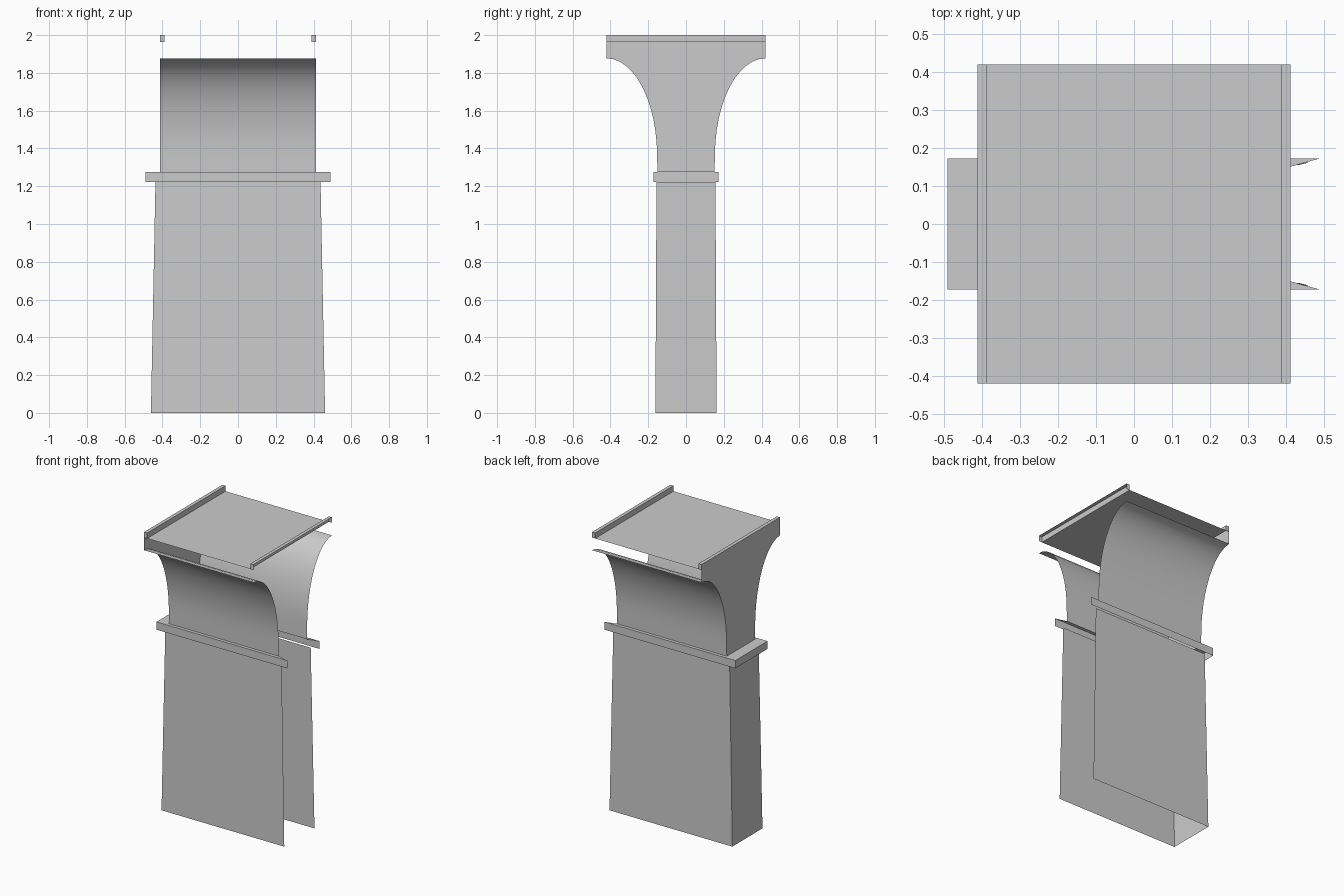
import bpy, math

cube = bpy.data.objects.get("Cube")
if cube:
    bpy.data.objects.remove(cube)

grey = bpy.data.materials.new("plain_grey")
grey.use_nodes = True
grey.diffuse_color = (0.6, 0.6, 0.6, 1)
grey.node_tree.nodes["Principled BSDF"].inputs["Base Color"].default_value = (0.6, 0.6, 0.6, 1)


def part(name, faces, smooth=False):
    """Build an open shell from faces given as lists of corner points."""
    verts, index, polys = [], {}, []
    for face in faces:
        poly = []
        for p in face:
            key = tuple(round(c, 5) for c in p)
            if key not in index:
                index[key] = len(verts)
                verts.append(key)
            poly.append(index[key])
        polys.append(poly)
    mesh = bpy.data.meshes.new(name)
    mesh.from_pydata(verts, [], polys)
    mesh.materials.append(grey)
    for poly in mesh.polygons:
        poly.use_smooth = smooth
    obj = bpy.data.objects.new(name, mesh)
    bpy.context.collection.objects.link(obj)
    return obj


def wrap(lower, upper):
    """Front, end and back strips between two (half x, half y, z) outlines; the +x end stays open."""
    def ring(r):
        x, y, z = r
        return [(x, -y, z), (-x, -y, z), (-x, y, z), (x, y, z)]
    a, b = ring(lower), ring(upper)
    return [[a[i + 1], a[i], b[i], b[i + 1]] for i in range(3)]


# Main dimensions
TOP, DECK, LIP = 2.0, 1.963, 1.877
TRIM_LOW, TRIM_HIGH = 1.222, 1.275
HALF_X, HALF_Y, NECK_Y = 0.412, 0.42, 0.151
RAIL_X = 0.388
TRIM_X, TRIM_Y = 0.491, 0.173

# Tapered lower walls
part("lower_walls", wrap((0.461, 0.162, 0), (0.437, 0.156, TRIM_LOW)))

# Trim band with a mitred ledge on top, open underneath
part("trim_band",
     wrap((TRIM_X, TRIM_Y, TRIM_LOW), (TRIM_X, TRIM_Y, TRIM_HIGH))
     + wrap((TRIM_X, TRIM_Y, TRIM_HIGH), (HALF_X, NECK_Y, TRIM_HIGH)))

# Flared profile: short straight neck, then a quarter ellipse
profile = [(NECK_Y, TRIM_HIGH)]
STEPS = 12
for i in range(STEPS + 1):
    t = math.pi / 2 * i / STEPS
    profile.append((HALF_Y - 0.267 * math.cos(t), 1.36 + (LIP - 1.36) * math.sin(t)))

# Curved front and back panels
for name, side in (("front_flare", -1), ("back_flare", 1)):
    faces = []
    for (y0, z0), (y1, z1) in zip(profile, profile[1:]):
        quad = [(HALF_X, side * y0, z0), (-HALF_X, side * y0, z0),
                (-HALF_X, side * y1, z1), (HALF_X, side * y1, z1)]
        faces.append(quad if side > 0 else quad[::-1])
    part(name, faces, smooth=True)

# Flat end wall in the flared outline, reaching the rail top
outline = [(-HALF_X, y, z) for y, z in profile] + [(-HALF_X, HALF_Y, TOP)]
mirrored = [(x, -y, z) for x, y, z in reversed(outline)]
part("end_wall", [(outline + mirrored)[::-1]])

# Deck between the rails
part("deck", [[(-RAIL_X, -HALF_Y, DECK), (RAIL_X, -HALF_Y, DECK),
               (RAIL_X, HALF_Y, DECK), (-RAIL_X, HALF_Y, DECK)]])

# Rails: inner face, top and two end caps
for name, s in (("left_rail", 1), ("right_rail", -1)):
    xi, xo = s * RAIL_X, s * HALF_X
    faces = [
        [(xi, -HALF_Y, DECK), (xi, -HALF_Y, TOP), (xi, HALF_Y, TOP), (xi, HALF_Y, DECK)],
        [(xi, -HALF_Y, TOP), (xo, -HALF_Y, TOP), (xo, HALF_Y, TOP), (xi, HALF_Y, TOP)],
        [(xi, -HALF_Y, DECK), (xo, -HALF_Y, DECK), (xo, -HALF_Y, TOP), (xi, -HALF_Y, TOP)],
        [(xi, HALF_Y, DECK), (xi, HALF_Y, TOP), (xo, HALF_Y, TOP), (xo, HALF_Y, DECK)],
    ]
    if s < 0:
        faces = [f[::-1] for f in faces]
    else:
        faces[0] = faces[0][:]
    part(name, faces)
